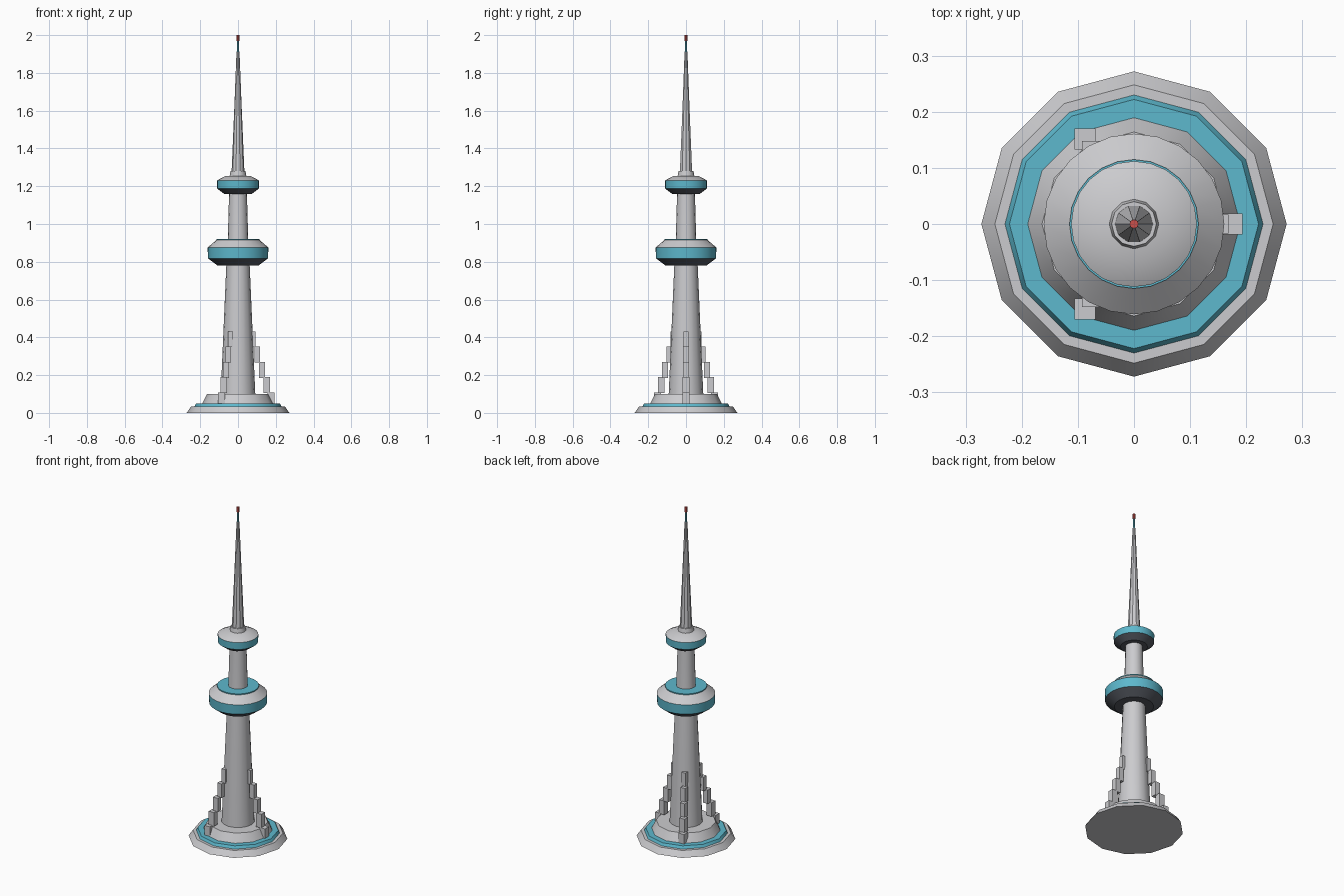
import bpy, bmesh
from math import cos, sin, pi, radians

cube = bpy.data.objects.get("Cube")
if cube:
    bpy.data.objects.remove(cube, do_unlink=True)


def material(name, r, g, b):
    m = bpy.data.materials.new(name)
    m.use_nodes = True
    m.diffuse_color = (r, g, b, 1)
    node = next(n for n in m.node_tree.nodes if n.type == 'BSDF_PRINCIPLED')
    node.inputs["Base Color"].default_value = (r, g, b, 1)
    node.inputs["Roughness"].default_value = 0.7
    return m


concrete = material("light grey concrete", 0.60, 0.60, 0.62)
blue = material("sky blue", 0.11, 0.48, 0.61)
dark = material("dark grey", 0.09, 0.10, 0.12)
red = material("beacon red", 0.60, 0.08, 0.07)


def finish(bm, name, mats):
    bmesh.ops.recalc_face_normals(bm, faces=bm.faces)
    mesh = bpy.data.meshes.new(name)
    bm.to_mesh(mesh)
    bm.free()
    for m in mats:
        mesh.materials.append(m)
    ob = bpy.data.objects.new(name, mesh)
    bpy.context.collection.objects.link(ob)
    return ob


def lathe(name, profile, sides, mats, bands=None):
    """Closed turned solid; bands gives a material index per profile segment."""
    bm = bmesh.new()
    rings = [[bm.verts.new((r * cos(2 * pi * i / sides), r * sin(2 * pi * i / sides), z))
              for i in range(sides)] for r, z in profile]
    bands = bands or [0] * (len(profile) - 1)
    for low, high, band in zip(rings, rings[1:], bands):
        for i in range(sides):
            j = (i + 1) % sides
            bm.faces.new((low[i], low[j], high[j], high[i])).material_index = band
    bm.faces.new(rings[0][::-1]).material_index = bands[0]
    bm.faces.new(rings[-1]).material_index = bands[-1]
    ob = finish(bm, name, mats)
    bpy.ops.object.select_all(action='DESELECT')
    ob.select_set(True)
    bpy.context.view_layer.objects.active = ob
    bpy.ops.object.shade_smooth_by_angle(angle=radians(31))
    return ob


# Stepped base
lathe("base_plinth", [(0.272, 0), (0.248, 0.034)], 12, [concrete])
lathe("base_blue_tier", [(0.232, 0.03), (0.222, 0.05)], 12, [blue])
lathe("podium", [(0.192, 0.045), (0.164, 0.10)], 12, [concrete])

# Tapered shaft
lathe("shaft", [(0.092, 0.09), (0.062, 0.78), (0.054, 0.92), (0.047, 1.17)], 16, [concrete])

# Observation pods: dark underside, blue window band, pale roof
lathe("lower_pod", [(0.108, 0.78), (0.159, 0.818), (0.161, 0.875), (0.115, 0.915)],
      24, [dark, blue, concrete], [0, 1, 2])
lathe("lower_pod_roof_disc", [(0.115, 0.913), (0.115, 0.921)], 24, [blue])
lathe("upper_pod", [(0.074, 1.16), (0.111, 1.188), (0.112, 1.23), (0.066, 1.255)],
      24, [dark, blue, concrete], [0, 1, 2])

# Spire, mast and beacon
lathe("spire_collar", [(0.045, 1.25), (0.040, 1.28)], 12, [concrete])
lathe("spire", [(0.034, 1.275), (0.019, 1.63), (0.008, 1.91)], 10, [concrete])
lathe("mast", [(0.007, 1.90), (0.005, 1.972)], 8, [blue])
lathe("beacon", [(0.008, 1.97), (0.008, 2.0)], 8, [red])

# Three stepped buttresses climbing towards the shaft
for side, turn in (("left", 0), ("back_right", 120), ("front_right", 240)):
    bm = bmesh.new()
    for step in range(5):
        radius = 0.175 - 0.024 * step
        width = 0.037 - 0.0025 * step
        block = bmesh.ops.create_cube(bm, size=1)["verts"]
        bmesh.ops.scale(bm, vec=(width, width, 0.084), verts=block)
        bmesh.ops.translate(bm, verts=block, vec=(radius * cos(radians(turn)),
                                                  radius * sin(radians(turn)),
                                                  0.066 + 0.081 * step))
    finish(bm, "buttress_" + side, [concrete])
